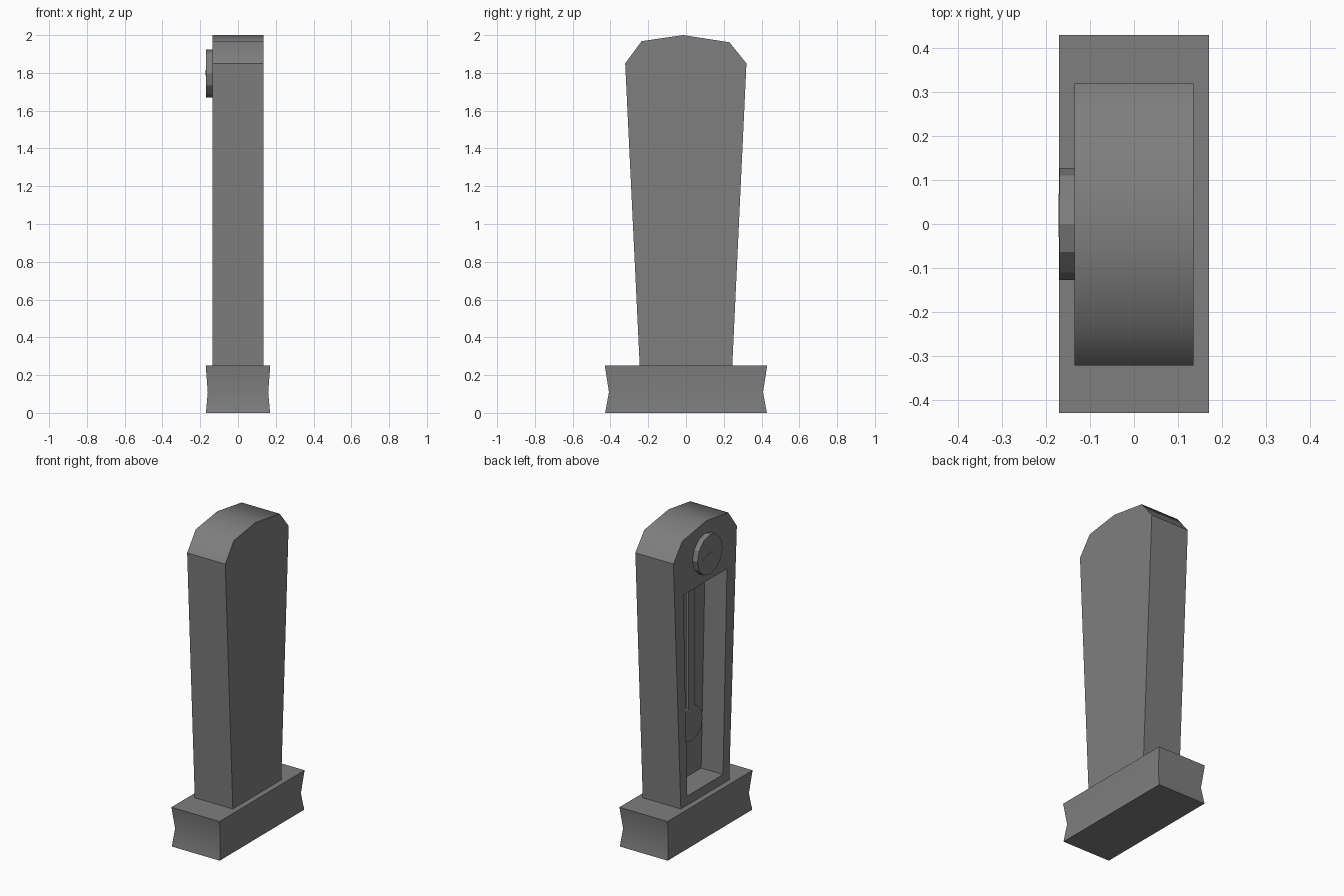
import bpy, bmesh, math

if "Cube" in bpy.data.objects:
    bpy.data.objects.remove(bpy.data.objects["Cube"])

dark = bpy.data.materials.new("dark_grey")
dark.diffuse_color = (0.21, 0.21, 0.21, 1)
dark.use_nodes = True
dark.node_tree.nodes["Principled BSDF"].inputs["Base Color"].default_value = dark.diffuse_color


def finish(name, bm, angle=None):
    bmesh.ops.recalc_face_normals(bm, faces=bm.faces[:])
    mesh = bpy.data.meshes.new(name)
    bm.to_mesh(mesh)
    bm.free()
    mesh.materials.append(dark)
    obj = bpy.data.objects.new(name, mesh)
    bpy.context.collection.objects.link(obj)
    bpy.ops.object.select_all(action='DESELECT')
    obj.select_set(True)
    bpy.context.view_layer.objects.active = obj
    if angle:
        bpy.ops.object.shade_smooth_by_angle(angle=math.radians(angle))
    return obj


def loft(name, rings, angle=None):
    """Skin a list of equally sized vertex rings and cap both ends."""
    bm = bmesh.new()
    loops = [[bm.verts.new(p) for p in ring] for ring in rings]
    n = len(loops[0])
    for a, b in zip(loops, loops[1:]):
        for i in range(n):
            j = (i + 1) % n
            bm.faces.new((a[i], a[j], b[j], b[i]))
    bm.faces.new(loops[0])
    bm.faces.new(loops[-1])
    return finish(name, bm, angle)


def slab(name, profile, x0, x1):
    """Extrude a (y, z) profile along x."""
    return loft(name, [[(x, y, z) for y, z in profile] for x in (x0, x1)])


def circle(r, zc, n):
    return [(r * math.cos(2 * math.pi * i / n), zc + r * math.sin(2 * math.pi * i / n))
            for i in range(n)]


# plinth with a pinched waist
loft("plinth", [[(-x, -y, z), (x, -y, z), (x, y, z), (-x, y, z)]
                for x, y, z in ((0.17, 0.428, 0), (0.16, 0.408, 0.11), (0.171, 0.43, 0.252))], 40)

# tapered case with an arched top
case = slab("case", [(-0.245, 0.25), (0.245, 0.25), (0.32, 1.85), (0.23, 1.962),
                     (-0.015, 2.0), (-0.235, 1.968), (-0.322, 1.85)], -0.135, 0.135)

# pendulum recess cut into the case
cutter = slab("recess_cutter", [(-0.182, 0.31), (0.18, 0.31), (0.219, 1.613), (-0.222, 1.613)],
              -0.3, 0.02)
cutter.hide_render = True
cut = case.modifiers.new("recess", 'BOOLEAN')
cut.operation = 'DIFFERENCE'
cut.solver = 'EXACT'
cut.object = cutter
bpy.context.view_layer.objects.active = case
bpy.ops.object.modifier_apply(modifier=cut.name)
bpy.data.objects.remove(cutter)
for face in case.data.polygons:
    face.use_smooth = face.normal.z > 0.3 and face.center.z > 1.7

# pendulum
slab("pendulum_rod", [(-0.032, 0.72), (0.032, 0.72), (0.032, 1.62), (-0.032, 1.62)], -0.04, -0.022)
slab("pendulum_bob", circle(0.112, 0.68, 12), -0.04, -0.018)

# dial and its hand
slab("dial", circle(0.127, 1.798, 12), -0.17, -0.13)
slab("hand", [(0.07, 1.787), (0.07, 1.793), (-0.03, 1.815), (-0.03, 1.809)], -0.172, -0.169)
